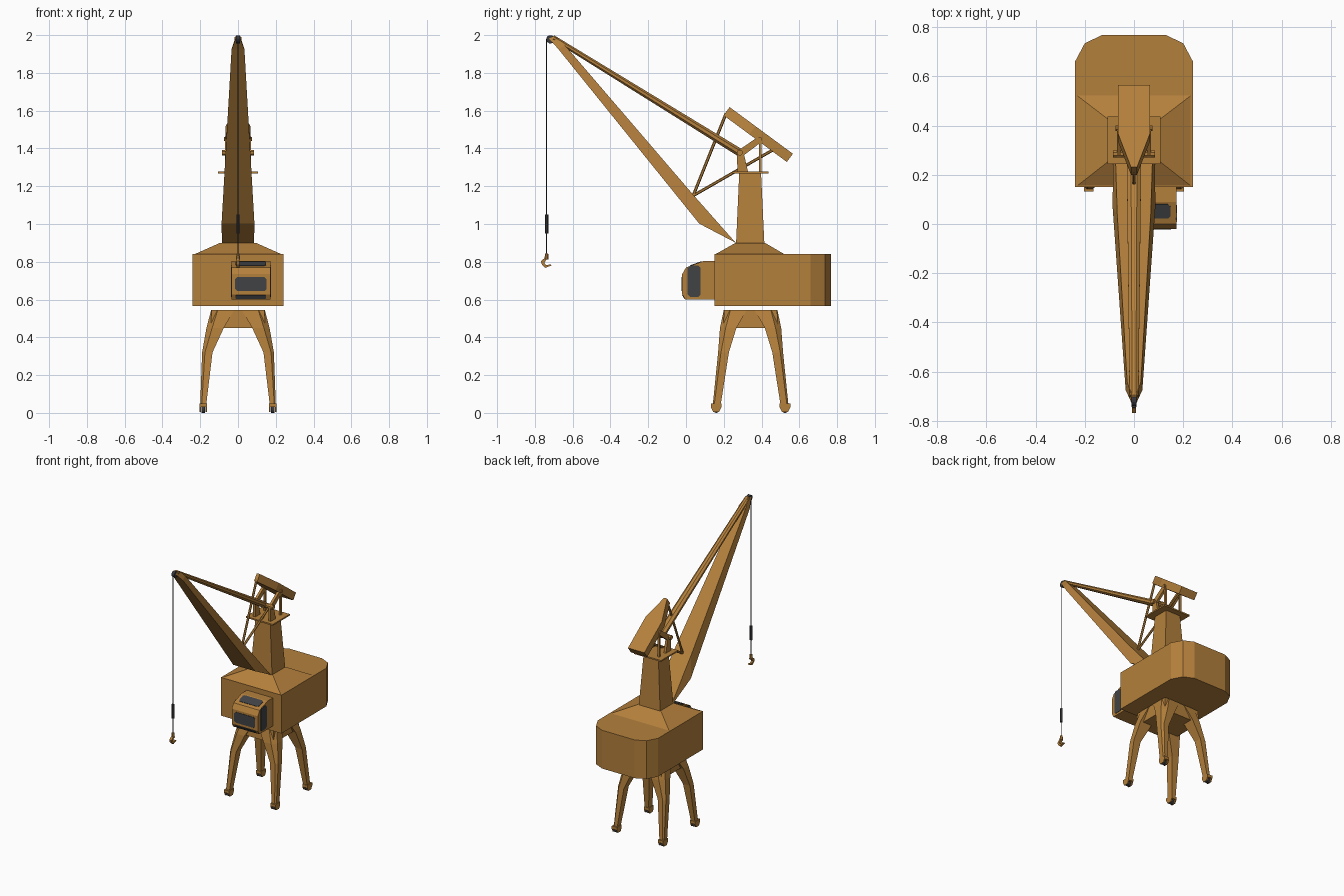
import bpy, bmesh, math
from mathutils import Vector as V

if "Cube" in bpy.data.objects:
    bpy.data.objects.remove(bpy.data.objects["Cube"])


def material(name, rgb):
    m = bpy.data.materials.new(name)
    m.diffuse_color = (*rgb, 1)
    m.use_nodes = True
    m.node_tree.nodes["Principled BSDF"].inputs["Base Color"].default_value = m.diffuse_color
    return m


PAINT = material("ochre paint", (0.456, 0.216, 0.045))
GLASS = material("dark glass", (0.052, 0.055, 0.060))
STEEL = material("dark steel", (0.040, 0.040, 0.046))


def loft(name, rings, mat):
    """Closed solid through rings with equal point counts."""
    bm = bmesh.new()
    vs = [[bm.verts.new(p) for p in r] for r in rings]
    n = len(rings[0])
    for a, b in zip(vs, vs[1:]):
        for i in range(n):
            j = (i + 1) % n
            bm.faces.new((a[i], a[j], b[j], b[i]))
    bm.faces.new(vs[0])
    bm.faces.new(vs[-1])
    bmesh.ops.recalc_face_normals(bm, faces=bm.faces)
    me = bpy.data.meshes.new(name)
    bm.to_mesh(me)
    bm.free()
    me.materials.append(mat)
    ob = bpy.data.objects.new(name, me)
    bpy.context.collection.objects.link(ob)
    return ob


def side_prism(name, prof, x0, x1, mat=PAINT):
    return loft(name, [[(x, y, z) for y, z in prof] for x in (x0, x1)], mat)


def frustum(name, levels, mat=PAINT):
    """Levels of (z, half width x, y0, y1)."""
    return loft(name, [[(-w, a, z), (w, a, z), (w, b, z), (-w, b, z)]
                       for z, w, a, b in levels], mat)


def rod(name, p, q, r0, r1=None, sides=8, mat=PAINT, wide=1.0):
    p, q = V(p), V(q)
    d = (q - p).normalized()
    u = V((1, 0, 0)) if abs(d.x) < 0.9 else V((0, 1, 0))
    w = d.cross(u).normalized()
    rings = []
    for c, r in ((p, r0), (q, r1 or r0)):
        rings.append([c + u * math.cos(t) * r * wide + w * math.sin(t) * r
                      for t in [2 * math.pi * (i + .5) / sides for i in range(sides)]])
    return loft(name, rings, mat)


def panel(name, centre, u, v, w, h, c, mat=GLASS):
    """Thin window plate with cut corners."""
    o, u, v = V(centre), V(u).normalized(), V(v).normalized()
    n = u.cross(v) * 0.003
    pts = [(-w + c, -h), (w - c, -h), (w, -h + c), (w, h - c),
           (w - c, h), (-w + c, h), (-w, h - c), (-w, -h + c)]
    base = [o + u * a + v * b for a, b in pts]
    return loft(name, [[p - n for p in base], [p + n for p in base]], mat)


CY = 0.342  # slewing axis

# Portal: deck and four bent legs with wheeled feet
frustum("portal_deck", [(0.45, 0.145, CY - .145, CY + .145), (0.545, 0.14, CY - .14, CY + .14)])
levels = [(0.045, .168, .200, .158, .200, .008), (0.32, .135, .190, .115, .172, .015),
          (0.45, .075, .167, .075, .162, .03), (0.545, .02, .142, .02, .142, .035)]
for sx, a in ((-1, "left"), (1, "right")):
    for sy, b in ((-1, "front"), (1, "back")):
        tag = f"{b}_{a}"
        loft("leg_" + tag,
             [[(sx * x, CY + sy * y, z) for x, y in
               ((xi, yi), (xo, yi), (xo, yo - c), (xo - c, yo), (xi, yo))]
              for z, xi, xo, yi, yo, c in levels], PAINT)
        fy, fx = CY + sy * .182, sx * .184
        foot = [(fy - .028, .048), (fy + .028, .048), (fy + .028, .03),
                (fy + .016, .006), (fy - .016, .006), (fy - .028, .03)]
        side_prism("foot_top_" + tag, [(fy - .028, .05), (fy + .028, .05), (fy + .028, .03),
                                       (fy - .028, .03)], fx - .02, fx + .02)
        for k in (-1, 1):
            side_prism("foot_plate_" + tag, foot, fx + k * .012, fx + k * .020)
        rod("wheel_" + tag, (fx - .008, fy, .018), (fx + .008, fy, .018), .018, sides=12, mat=STEEL)

# Machinery house with chamfered rear corners and hipped roof
plan = [(-.24, .15), (.24, .15), (.24, .66), (.20, .735), (.13, .768),
        (-.13, .768), (-.20, .735), (-.24, .66)]
loft("machinery_house", [[(x, y, z) for x, y in plan] for z in (0.565, 0.84)], PAINT)
frustum("house_roof", [(0.838, .235, .152, .525), (0.90, .095, .262, .418)])

# Operator cab
side_prism("cab", [(.152, .60), (-.003, .60), (-.02, .628), (-.02, .735),
                   (.0, .77), (.09, .803), (.152, .803)], -.035, .172)
cx = .068
panel("cab_front_window", (cx, -.02, .682), (1, 0, 0), (0, 0, 1), .083, .038, .012)
panel("cab_lower_window", (cx, -.0115, .614), (1, 0, 0), (0, -.017, .028), .08, .012, .004)
panel("cab_roof_window", (cx, .052, .789), (1, 0, 0), (0, .09, .033), .08, .031, .01)
for x, a in ((.172, "right"), (-.035, "left")):
    panel("cab_side_window_" + a, (x, .043, .697), (0, 1, 0), (0, 0, 1), .034, .083, .012)

# Tower, service platform and head frame
frustum("tower", [(0.895, .085, .265, .415), (1.275, .058, .282, .397)])
frustum("platform", [(1.268, .107, .243, .437), (1.278, .107, .243, .437)])
for s, a in ((-1, "left"), (1, "right")):
    x0, x1 = s * .052, s * .07
    side_prism("head_frame_" + a, [(.27, 1.385), (.272, 1.278), (.328, 1.278), (.308, 1.365),
                                   (.40, 1.435), (.395, 1.462), (.38, 1.46)], x0, x1)
    rod("head_post_" + a, (s * .061, .393, 1.27), (s * .061, .393, 1.45), .010, sides=4)
rod("head_axle", (-.085, .285, 1.378), (.085, .285, 1.378), .016)
rod("weight_axle", (-.075, .39, 1.45), (.075, .39, 1.45), .012)

# Counterweight lever, pointed towards the front
p0, p1 = V((0, .215, 1.597)), V((0, .55, 1.35))
d = (p1 - p0).normalized()
up = V((0, -d.z, d.y))
outline = [(.0, -.012), (.17, -.065), (.416, -.065), (.416, .065), (.17, .065), (.0, .012)]
loft("counterweight", [[p0 + d * t + up * h + V((x, 0, 0)) for t, x in outline]
                       for h in (-.027, .027)], PAINT)
rod("weight_link", (0, .212, 1.585), (0, .038, 1.15), .008, sides=6)
rod("luffing_rod", (0, .038, 1.15), (0, .46, 1.392), .008, sides=6)

# Jib: boxed beam, bottom flange wider than the top
spine = [((.268, .898), (.262, .902), .085, .075), ((.070, 1.002), (.038, 1.155), .087, .068),
         ((-.675, 1.925), (-.640, 1.945), .034, .028), ((-.728, 1.985), (-.695, 1.998), .010, .010)]
loft("jib", [[(-w, *lo), (w, *lo), (v, *hi), (-v, *hi)] for lo, hi, w, v in spine], PAINT)
rod("jib_tie", (0, .295, 1.372), (0, -.70, 1.985), .023, .014, wide=1.4)

# Tip sheave, hoist rope, rope weight
rod("tip_sheave", (-.011, -.718, 1.978), (.011, -.718, 1.978), .022, sides=12, mat=STEEL)
HY = -.738
rod("hoist_rope", (0, HY, 1.98), (0, HY, .84), .0025, sides=6, mat=STEEL)
rod("rope_weight", (0, HY, .95), (0, HY, 1.05), .0095, sides=8, mat=STEEL)

# Hook
rod("hook_swivel", (0, HY, .812), (0, HY, .845), .012, .009)
side_prism("hook", [(-.728, .82), (-.748, .82), (-.768, .803), (-.763, .785), (-.745, .768),
                    (-.712, .780), (-.716, .786), (-.742, .782), (-.750, .795), (-.745, .803)],
           -.008, .008)
